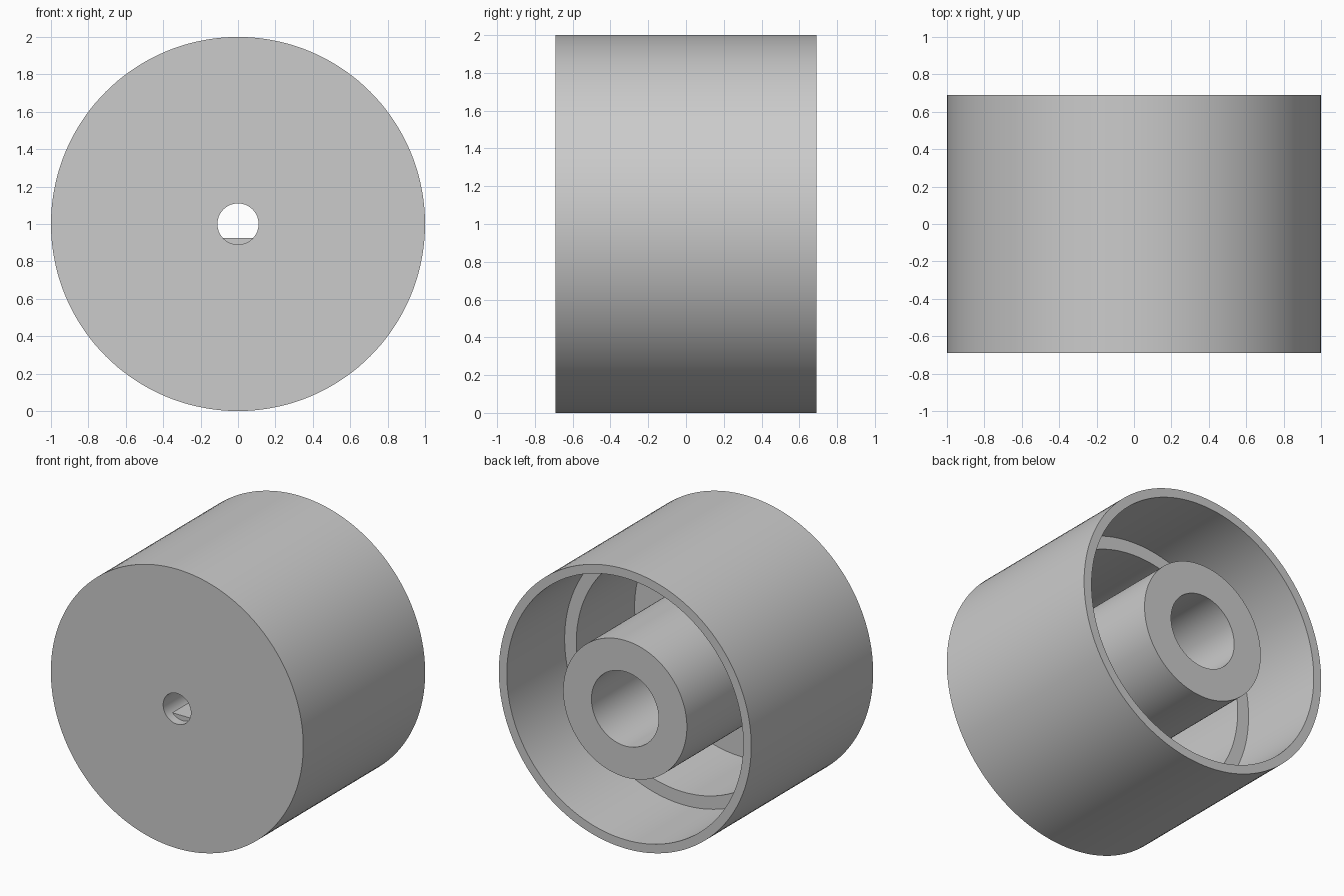
import bpy, bmesh, math

cube = bpy.data.objects.get("Cube")
if cube:
    bpy.data.objects.remove(cube, do_unlink=True)

SEGMENTS = 144
FRONT, BACK = -0.69, 0.69
FLOOR, STEP = -0.625, 0.035      # inside of front disc, depth of wall and bore steps
OUTER, WALL, THICK_WALL = 1.0, 0.937, 0.845
HUB, BORE, SHAFT = 0.49, 0.266, 0.11
FLAT = 0.075                     # distance of the shaft flat below the axis

grey = bpy.data.materials.new("plain_grey")
grey.use_nodes = True
colour = (0.6, 0.6, 0.6, 1)
grey.diffuse_color = colour
grey.node_tree.nodes["Principled BSDF"].inputs["Base Color"].default_value = colour


def add_ring(bm, radius, y, flat=None):
    """Circle around the y axis, cut off below the axis where a flat is given."""
    ring = []
    for i in range(SEGMENTS):
        a = math.tau * i / SEGMENTS
        x, z = radius * math.cos(a), radius * math.sin(a)
        if flat is not None and z < -flat:
            z = -flat
        ring.append(bm.verts.new((x, y, z + OUTER)))
    return ring


# Closed section: outside, rim, stepped wall, floor, hub, bore and D-shaped shaft hole
section = [
    (SHAFT, FRONT), (OUTER, FRONT), (OUTER, BACK), (WALL, BACK),
    (WALL, STEP), (THICK_WALL, STEP), (THICK_WALL, FLOOR), (HUB, FLOOR),
    (HUB, BACK), (BORE, BACK), (BORE, STEP),
    (SHAFT, STEP, FLAT), (SHAFT, FLOOR, FLAT), (SHAFT, FLOOR),
]

bm = bmesh.new()
rings = [add_ring(bm, *point) for point in section]
for k, a in enumerate(rings):
    b = rings[(k + 1) % len(rings)]
    for i in range(SEGMENTS):
        j = (i + 1) % SEGMENTS
        bm.faces.new((a[i], a[j], b[j], b[i]))
bmesh.ops.remove_doubles(bm, verts=bm.verts, dist=0.00001)
bmesh.ops.recalc_face_normals(bm, faces=bm.faces)

mesh = bpy.data.meshes.new("hollow_knob")
bm.to_mesh(mesh)
bm.free()
mesh.materials.append(grey)
knob = bpy.data.objects.new("hollow_knob", mesh)
bpy.context.collection.objects.link(knob)

# Smooth round walls with sharp rims
bpy.ops.object.select_all(action='DESELECT')
knob.select_set(True)
bpy.context.view_layer.objects.active = knob
bpy.ops.object.shade_smooth_by_angle(angle=math.radians(30))
